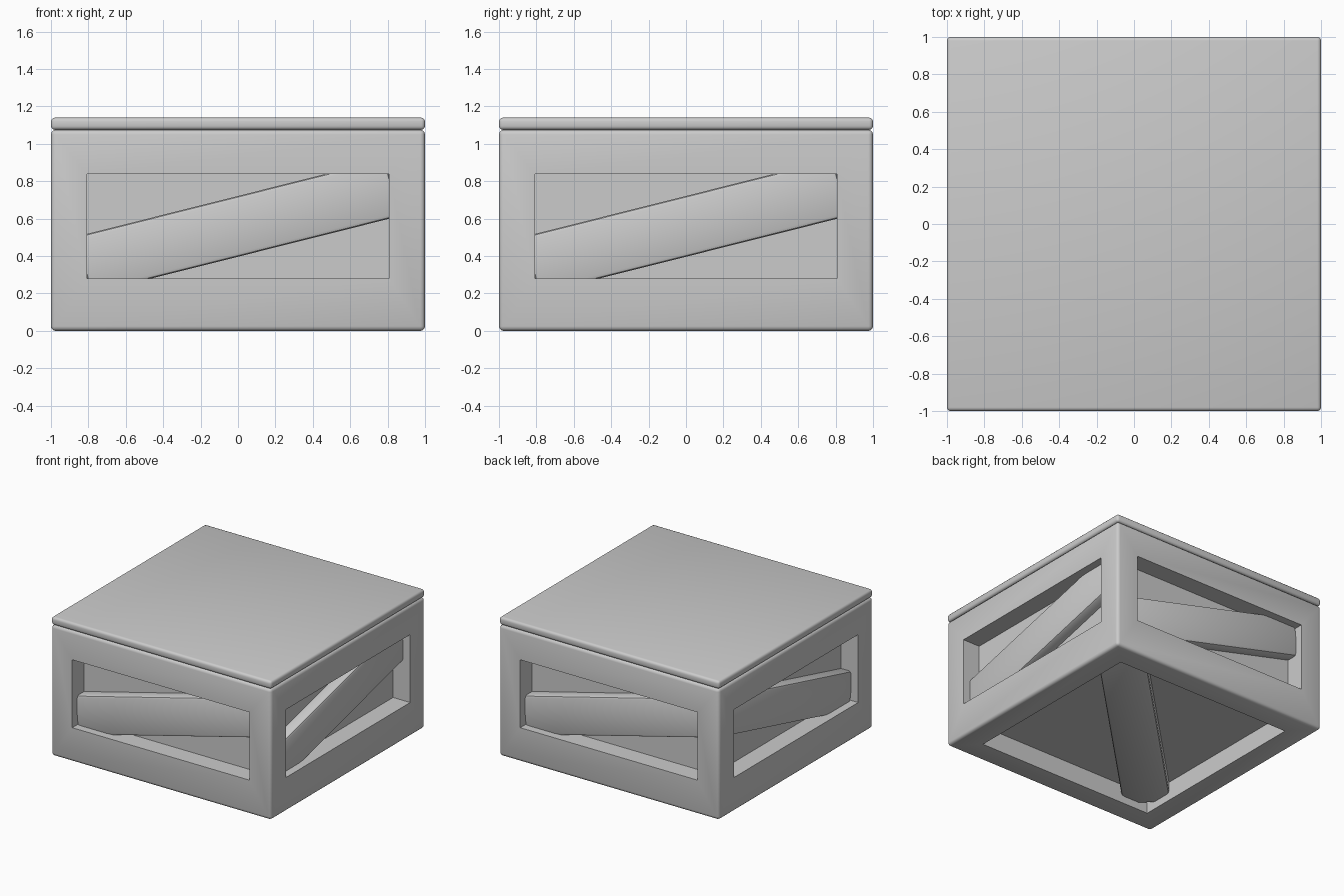
import bpy, bmesh, math
from mathutils import Matrix, Vector

if "Cube" in bpy.data.objects:
    bpy.data.objects.remove(bpy.data.objects["Cube"])

BODY_TOP, TOP, DEPTH = 1.075, 1.14, 0.155


def finish(name, bm):
    bmesh.ops.recalc_face_normals(bm, faces=bm.faces)
    me = bpy.data.meshes.new(name)
    bm.to_mesh(me)
    bm.free()
    ob = bpy.data.objects.new(name, me)
    bpy.context.collection.objects.link(ob)
    bpy.ops.object.select_all(action='DESELECT')
    bpy.context.view_layer.objects.active = ob
    ob.select_set(True)
    bpy.ops.object.shade_smooth_by_angle(angle=math.radians(35))
    return ob


def box(size, centre):
    bm = bmesh.new()
    bmesh.ops.create_cube(bm, size=1, matrix=Matrix.Translation(centre)
                          @ Matrix.Diagonal((*size, 1)))
    return bm


def bevel(bm, edges, width, segments=3):
    bmesh.ops.bevel(bm, geom=edges, offset=width, segments=segments,
                    profile=0.5, affect='EDGES')


# crate body: rounded block with a sunken panel on every side and below
bm = box((2, 2, BODY_TOP), (0, 0, BODY_TOP / 2))
outer = list(bm.edges)
panels = [f for f in bm.faces if f.normal.z < 0.5]
for f in panels:
    n = f.normal.copy()
    bmesh.ops.inset_region(bm, faces=[f], thickness=0.273)
    for v in f.verts:
        if abs(n.z) < 0.5:
            v.co.z = 0.28 if v.co.z < 0.5 else 0.838
    new = bmesh.ops.extrude_discrete_faces(bm, faces=[f])["faces"][0]
    bmesh.ops.translate(bm, verts=new.verts, vec=-n * DEPTH)
bevel(bm, [e for e in outer if e.is_valid], 0.025)
finish("crate_body", bm)

# lid slab
bm = box((2, 2, TOP - BODY_TOP), (0, 0, (TOP + BODY_TOP) / 2))
bevel(bm, list(bm.edges), 0.02)
finish("lid", bm)


def plank(name, length, width, matrix):
    # built along x, visible face towards -y
    bm = box((length, 0.12, width), (0, 0, 0))
    bevel(bm, list(bm.edges), 0.02, 2)
    bm.transform(matrix)
    finish(name, bm)


# diagonal side planks; the left one mirrors the right one
lean = Matrix.Translation((0, -0.875, 0.559)) @ Matrix.Rotation(-math.radians(14.1), 4, 'Y')
right = Matrix.Rotation(math.pi / 2, 4, 'Z') @ lean
plank("front_plank", 1.7, 0.315, lean)
plank("back_plank", 1.7, 0.315, Matrix.Rotation(math.pi, 4, 'Z') @ lean)
plank("right_plank", 1.7, 0.315, right)
plank("left_plank", 1.7, 0.315, Matrix.Scale(-1, 4, Vector((1, 0, 0))) @ right)

# bottom plank runs corner to corner
plank("bottom_plank", 2.2, 0.36, Matrix.Translation((0, 0, 0.122))
      @ Matrix.Rotation(math.pi / 4, 4, 'Z') @ Matrix.Rotation(math.pi / 2, 4, 'X'))
